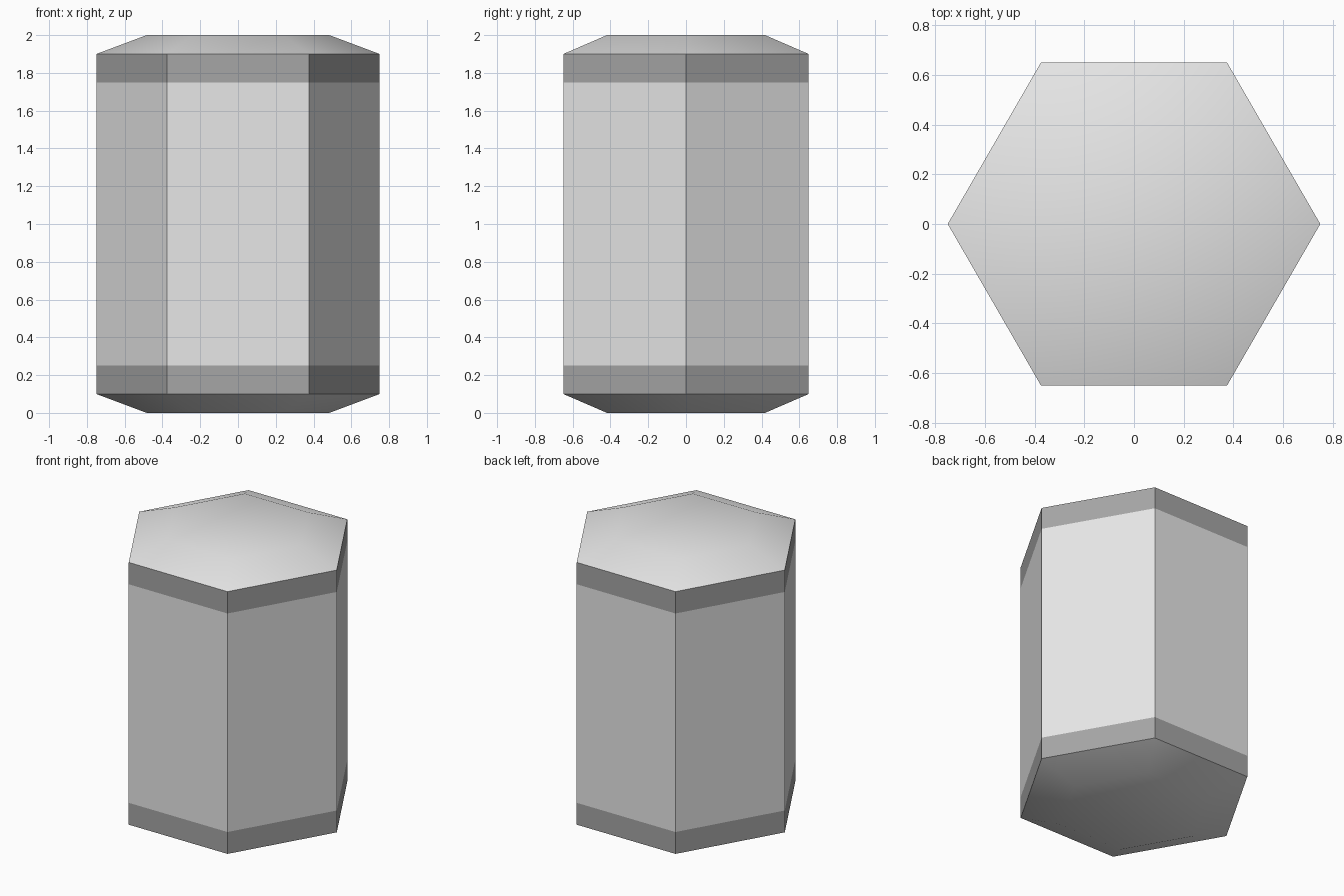
import bpy, bmesh, math

if "Cube" in bpy.data.objects:
    bpy.data.objects.remove(bpy.data.objects["Cube"])


def material(name, value):
    m = bpy.data.materials.new(name)
    m.diffuse_color = (value, value, value, 1)
    m.use_nodes = True
    m.node_tree.nodes["Principled BSDF"].inputs["Base Color"].default_value = m.diffuse_color
    return m


light_grey = material("light grey", 0.8)
dark_grey = material("dark grey", 0.38)

# Hexagonal rings from bottom to top: (radius, height)
rings = [(0.483, 0), (0.75, 0.1), (0.75, 0.25),
         (0.75, 1.75), (0.75, 1.9), (0.483, 2)]

bm = bmesh.new()
loops = [[bm.verts.new((r * math.cos(i * math.pi / 3), r * math.sin(i * math.pi / 3), z))
          for i in range(6)] for r, z in rings]
for a, b in zip(loops, loops[1:]):
    for i in range(6):
        j = (i + 1) % 6
        bm.faces.new((a[i], a[j], b[j], b[i]))
bm.faces.new(loops[0][::-1])
bm.faces.new(loops[-1])

# Dark bands around the upright walls at both ends
for f in bm.faces:
    h = f.calc_center_median().z
    if abs(f.normal.z) < 0.1:
        f.normal_update()
    if abs(f.normal.z) < 0.1 and not 0.25 < h < 1.75:
        f.material_index = 1

mesh = bpy.data.meshes.new("hexagonal_canister")
bm.to_mesh(mesh)
bm.free()
mesh.materials.append(light_grey)
mesh.materials.append(dark_grey)
canister = bpy.data.objects.new("hexagonal_canister", mesh)
bpy.context.collection.objects.link(canister)

# Soft end caps, crisp walls and rims
bpy.context.view_layer.objects.active = canister
canister.select_set(True)
bpy.ops.object.shade_smooth_by_angle(angle=math.radians(30))
